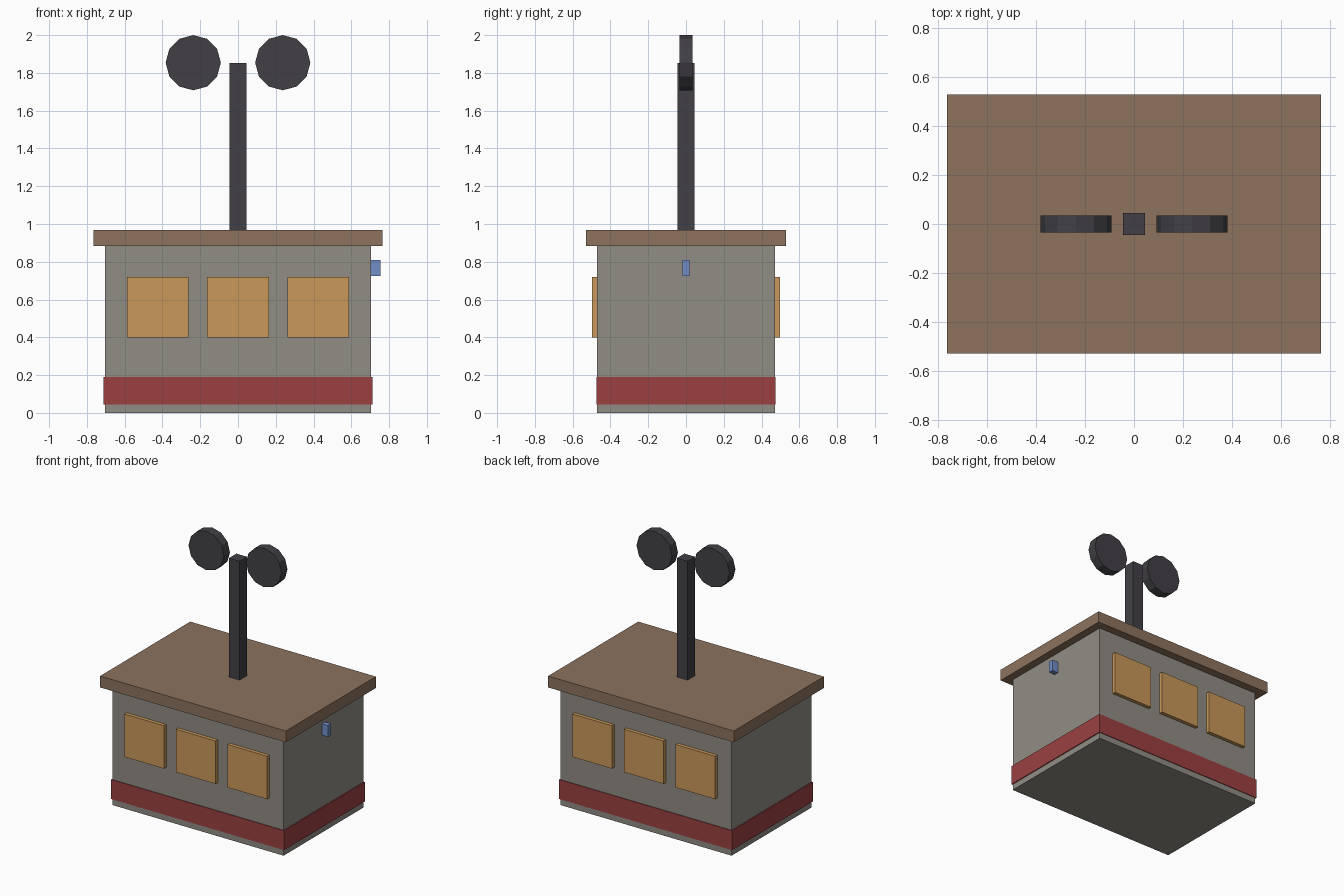
import bpy
import math

cube = bpy.data.objects.get("Cube")
if cube:
    bpy.data.objects.remove(cube, do_unlink=True)


def material(name, r, g, b):
    mat = bpy.data.materials.new(name)
    mat.use_nodes = True
    mat.diffuse_color = (r, g, b, 1)
    bsdf = next(n for n in mat.node_tree.nodes if n.type == 'BSDF_PRINCIPLED')
    bsdf.inputs["Base Color"].default_value = (r, g, b, 1)
    return mat


def finish(name, mat):
    obj = bpy.context.object
    obj.name = name
    obj.data.name = name
    obj.data.materials.append(mat)
    return obj


def box(name, mat, x, y, z):
    """Box given by its (low, high) range on each axis."""
    spans = (x, y, z)
    bpy.ops.mesh.primitive_cube_add(size=1, location=[(a + b) / 2 for a, b in spans])
    obj = finish(name, mat)
    obj.scale = [b - a for a, b in spans]
    bpy.ops.object.transform_apply(location=False, rotation=False, scale=True)
    return obj


def both(half):
    return (-half, half)


grey = material("wall grey", 0.283, 0.266, 0.235)
red = material("stripe red", 0.328, 0.051, 0.051)
brown = material("roof brown", 0.266, 0.171, 0.112)
amber = material("window amber", 0.584, 0.314, 0.102)
dark = material("mast charcoal", 0.054, 0.051, 0.060)
blue = material("lamp blue", 0.171, 0.275, 0.578)

# Cabin with base stripe and overhanging roof
box("cabin_walls", grey, both(0.705), both(0.47), (0, 0.885))
box("base_stripe", red, both(0.712), both(0.475), (0.045, 0.19))
box("roof", brown, both(0.765), both(0.53), (0.883, 0.968))

# Three raised windows on the front and on the back
for side, label in ((-1, "front"), (1, "back")):
    for i in range(3):
        cx = (i - 1) * 0.425
        ys = sorted((side * 0.46, side * 0.497))
        box(f"{label}_window_{i + 1}", amber, (cx - 0.163, cx + 0.163), ys, (0.4, 0.72))

# Small lamp on the left wall
box("side_lamp", blue, (0.7, 0.755), both(0.018), (0.725, 0.81))

# Mast with a pair of twelve-sided discs
box("mast", dark, both(0.044), both(0.044), (0.96, 1.853))
for side, label in ((-1, "right"), (1, "left")):
    bpy.ops.mesh.primitive_cylinder_add(
        vertices=12, radius=0.146, depth=0.07,
        location=(side * 0.237, 0, 1.854), rotation=(math.pi / 2, 0, 0))
    finish(f"{label}_disc", dark)
